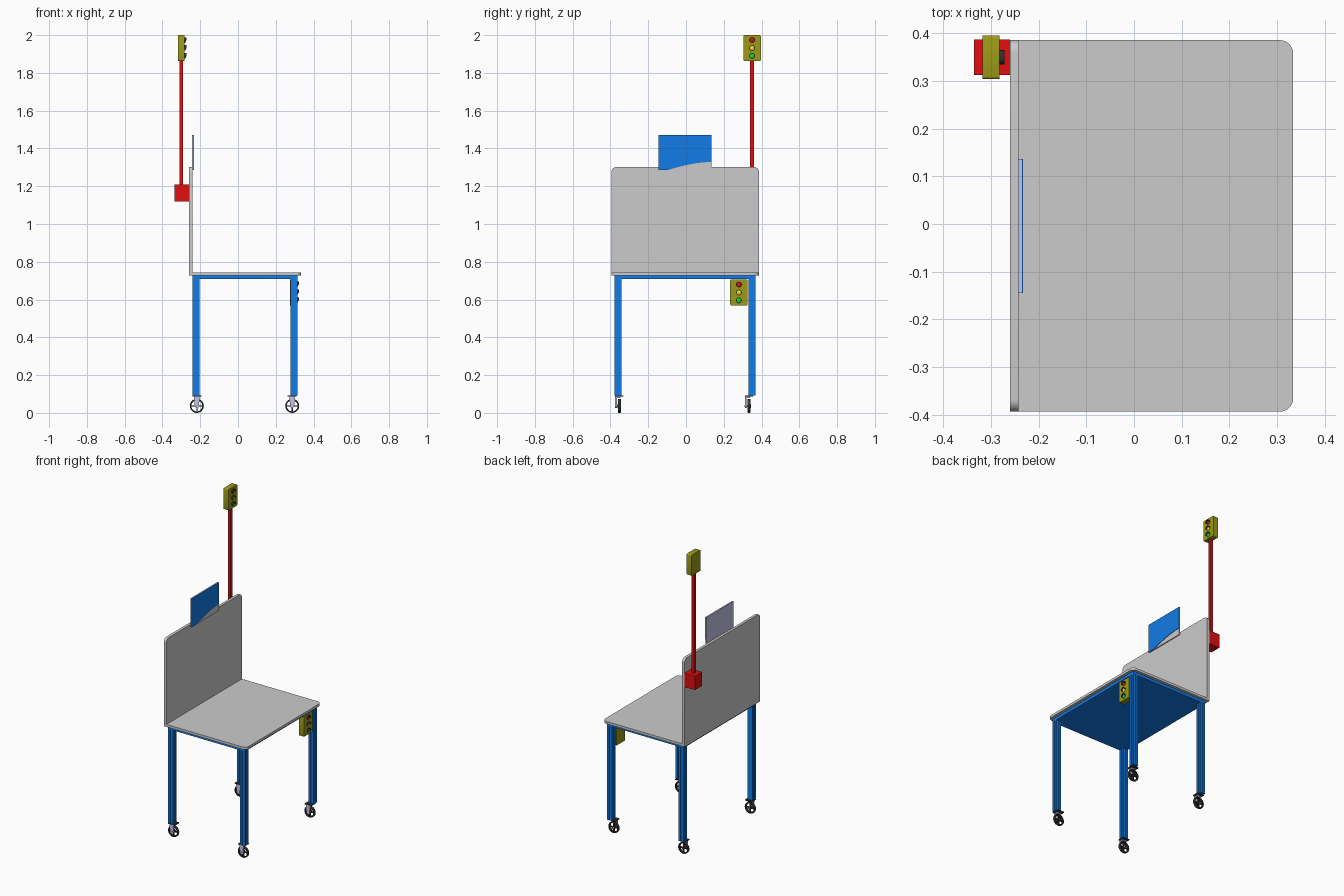
import bpy, bmesh, math
from mathutils import Matrix, Vector

if "Cube" in bpy.data.objects:
    bpy.data.objects.remove(bpy.data.objects["Cube"])


def mat(name, rgb):
    m = bpy.data.materials.new(name)
    m.diffuse_color = (*rgb, 1)
    m.use_nodes = True
    m.node_tree.nodes["Principled BSDF"].inputs["Base Color"].default_value = m.diffuse_color
    return m


BLUE = mat("blue", (0.006, 0.2, 0.8))
RED = mat("red", (0.75, 0.005, 0.005))
OLIVE = mat("olive", (0.33, 0.33, 0.01))
DARK = mat("dark", (0.03, 0.03, 0.03))
LILAC = mat("lilac", (0.55, 0.55, 0.8))
LAMPS = [mat("lamp_red", (0.6, 0.01, 0.01)), mat("lamp_yellow", (0.8, 0.75, 0.02)),
         mat("lamp_green", (0.01, 0.7, 0.06))]


def finish(name, bm, material=None, smooth=False):
    bmesh.ops.recalc_face_normals(bm, faces=bm.faces)
    me = bpy.data.meshes.new(name)
    bm.to_mesh(me)
    bm.free()
    ob = bpy.data.objects.new(name, me)
    bpy.context.collection.objects.link(ob)
    if material:
        me.materials.append(material)
    if smooth:
        bpy.ops.object.select_all(action='DESELECT')
        ob.select_set(True)
        bpy.context.view_layer.objects.active = ob
        bpy.ops.object.shade_smooth_by_angle(angle=math.radians(35))
    return ob


def add_box(bm, x0, x1, y0, y1, z0, z1):
    m = Matrix.Translation(((x0 + x1) / 2, (y0 + y1) / 2, (z0 + z1) / 2))
    m = m @ Matrix.Diagonal((x1 - x0, y1 - y0, z1 - z0, 1))
    return bmesh.ops.create_cube(bm, size=1, matrix=m)["verts"]


def box(name, *dims, material=None):
    bm = bmesh.new()
    add_box(bm, *dims)
    return finish(name, bm, material)


def add_prism(bm, points, offset):
    """Extrude a closed outline of 3D points along an offset."""
    face = bm.faces.new([bm.verts.new(p) for p in points])
    new = bmesh.ops.extrude_face_region(bm, geom=[face], use_keep_orig=True)["geom"]
    bmesh.ops.translate(bm, verts=[v for v in new if isinstance(v, bmesh.types.BMVert)], vec=offset)


def prism(name, points, offset, material=None, smooth=False):
    bm = bmesh.new()
    add_prism(bm, points, offset)
    return finish(name, bm, material, smooth)


def rounded_end(u0, u1, v0, v1, r, n=8):
    """Rectangle outline with both corners at v1 rounded."""
    pts = [(u0, v0), (u1, v0)]
    for cu, start in ((u1 - r, 0), (u0 + r, math.pi / 2)):
        for i in range(n + 1):
            a = start + i * math.pi / 2 / n
            pts.append((cu + r * math.cos(a), v1 - r + r * math.sin(a)))
    return pts


# Table top, back panel and frame plate
Y0, Y1 = -0.394, 0.386
prism("table_top", [(v, u, 0.727) for u, v in rounded_end(Y0, Y1, -0.242, 0.334, 0.028)],
      (0, 0, 0.016), smooth=True)
prism("back_panel", [(-0.26, u, v) for u, v in rounded_end(Y0, Y1, 0.727, 1.302, 0.026)],
      (0.018, 0, 0), smooth=True)
box("frame_plate", -0.24, 0.314, -0.378, 0.368, 0.708, 0.727, material=BLUE)


# Legs: slotted square profile
def slotted(cx, cy, z, h=0.018, s=0.004, d=0.005):
    side = [(-h, -h), (-s, -h), (-s, -h + d), (s, -h + d), (s, -h)]
    pts = []
    for k in range(4):
        c, n = (1, 0, -1, 0)[k], (0, 1, 0, -1)[k]
        pts += [(cx + c * x - n * y, cy + n * x + c * y, z) for x, y in side]
    return pts


def add_cyl_y(bm, c, r, w, seg=24):
    m = Matrix.Translation(c) @ Matrix.Rotation(math.pi / 2, 4, 'X')
    bmesh.ops.create_cone(bm, cap_ends=True, segments=seg, radius1=r, radius2=r, depth=w, matrix=m)


def add_ring_y(bm, c, profile, seg=32):
    """Lathe a closed (radius, y) profile about a y axis."""
    loops = []
    for i in range(seg):
        a = 2 * math.pi * i / seg
        loops.append([bm.verts.new((c[0] + r * math.cos(a), c[1] + y, c[2] + r * math.sin(a)))
                      for r, y in profile])
    n = len(profile)
    for i in range(seg):
        p, q = loops[i], loops[(i + 1) % seg]
        for j in range(n):
            bm.faces.new((p[j], p[(j + 1) % n], q[(j + 1) % n], q[j]))


def caster(tag, x, y):
    c = Vector((x, y, 0.037))
    # Spoked wheel
    bm = bmesh.new()
    add_ring_y(bm, c, [(0.029, -0.008), (0.035, -0.008), (0.037, -0.005),
                       (0.037, 0.005), (0.035, 0.008), (0.029, 0.008)])
    add_cyl_y(bm, c, 0.01, 0.018)
    for k in range(2):
        vs = add_box(bm, -0.031, 0.031, -0.004, 0.004, -0.003, 0.003)
        bmesh.ops.transform(bm, verts=vs, matrix=Matrix.Translation(c) @ Matrix.Rotation(k * math.pi / 2, 4, 'Y'))
    finish("wheel_" + tag, bm, DARK, True)
    # Single-sided fork with axle
    bm = bmesh.new()
    outline = [(x + px, y - 0.022, pz) for px, pz in
               ((-0.016, 0.088), (-0.01, 0.032), (-0.005, 0.027), (0.005, 0.027), (0.01, 0.032), (0.016, 0.088))]
    add_prism(bm, outline, (0, 0.009, 0))
    add_cyl_y(bm, c + Vector((0, -0.007, 0)), 0.005, 0.032, 16)
    add_box(bm, x - 0.014, x + 0.014, y - 0.022, y + 0.006, 0.078, 0.088)
    finish("fork_" + tag, bm, LILAC, True)
    box("mount_plate_" + tag, x - 0.024, x + 0.024, y - 0.022, y + 0.022, 0.086, 0.092, material=DARK)


for xn, x in (("back", -0.222), ("front", 0.296)):
    for yn, y, wy in (("left", -0.36, -0.353), ("right", 0.35, 0.334)):
        tag = xn + "_" + yn
        prism("leg_" + tag, slotted(x, y, 0.092), (0, 0, 0.616), BLUE)
        caster(tag, x + (0.004 if x < 0 else -0.009), wy)


# Signal units: housing, three lamps, dark hoods
def signal(tag, x0, x1, y, z0):
    bm = bmesh.new()
    add_box(bm, x0, x1, y - 0.046, y + 0.046, z0, z0 + 0.137)
    bmesh.ops.bevel(bm, geom=[e for e in bm.edges if abs(e.verts[0].co.x - e.verts[1].co.x) > 0.01],
                    offset=0.006, segments=3, affect='EDGES', profile=0.5)
    finish(tag + "_housing", bm, OLIVE, True)
    for k, name in enumerate(("red", "yellow", "green")):
        z = z0 + 0.11 - 0.042 * k
        bm = bmesh.new()
        m = Matrix.Translation((x1, y, z)) @ Matrix.Diagonal((0.5, 1, 1, 1))
        bmesh.ops.create_uvsphere(bm, u_segments=24, v_segments=12, radius=0.0135, matrix=m)
        finish(f"{tag}_lamp_{name}", bm, LAMPS[k], True)
        arc = [math.pi * (i / 14 * 1.1 - 0.05) for i in range(15)]
        pts = [(r * math.cos(a), r * math.sin(a)) for r, seq in ((0.0155, arc), (0.0135, arc[::-1])) for a in seq]
        prism(f"{tag}_hood_{name}", [(x1 - 0.002, y + u, z + v) for u, v in pts], (0.012, 0, 0), DARK, True)


signal("upper_signal", -0.318, -0.282, 0.35, 1.863)
signal("lower_signal", 0.276, 0.312, 0.28, 0.569)

# Signal mast and its control box
box("mast", -0.31, -0.291, 0.34, 0.359, 1.2, 1.865, material=RED)
box("control_box", -0.336, -0.26, 0.313, 0.387, 1.12, 1.21, material=RED)

# Sign board with a blue face cut by a sweeping curve
box("sign_board", -0.243, -0.236, -0.145, 0.136, 1.285, 1.472, material=LILAC)
box("sign_pale_face", -0.236, -0.2355, -0.145, 0.136, 1.285, 1.472)
curve = []
for i in range(17):
    t = i / 16
    curve.append((-0.1 + 0.236 * t, 1.285 + 0.043 * math.sin(t * math.pi / 2)))
face = [(-0.145, 1.285)] + curve + [(0.136, 1.472), (-0.145, 1.472)]
prism("sign_blue_face", [(-0.2355, u, v) for u, v in face], (0.0025, 0, 0), BLUE)
